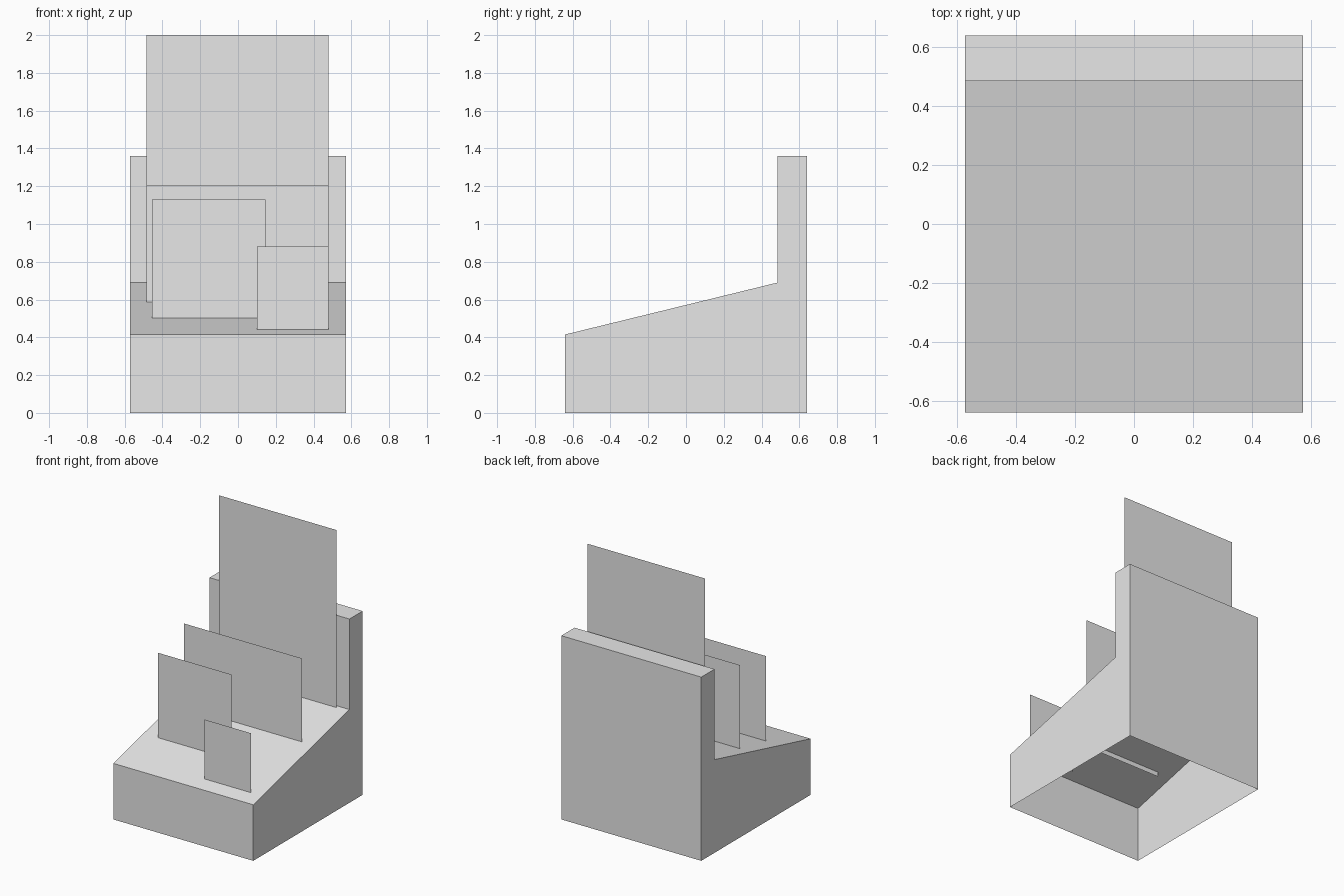
import bpy
import bmesh

cube = bpy.data.objects.get("Cube")
if cube:
    bpy.data.objects.remove(cube, do_unlink=True)

# Single plain grey
grey = bpy.data.materials.new("light_grey")
grey.use_nodes = True
colour = (0.8, 0.8, 0.8, 1.0)
grey.diffuse_color = colour
grey.node_tree.nodes["Principled BSDF"].inputs["Base Color"].default_value = colour

HALF_WIDTH = 0.573
FRONT, STEP, BACK = -0.64, 0.485, 0.64
LIP, SLOPE_TOP, WALL_TOP = 0.415, 0.69, 1.36
SINK = 0.035  # how far each panel passes through the sloped deck


def finish(name, bm):
    mesh = bpy.data.meshes.new(name)
    bm.to_mesh(mesh)
    bm.free()
    mesh.materials.append(grey)
    obj = bpy.data.objects.new(name, mesh)
    bpy.context.collection.objects.link(obj)
    return obj


def deck_height(y):
    return LIP + (SLOPE_TOP - LIP) * (y - FRONT) / (STEP - FRONT)


# Hollow stand: side profile swept across the width, open underneath
profile = [(FRONT, 0), (FRONT, LIP), (STEP, SLOPE_TOP),
           (STEP, WALL_TOP), (BACK, WALL_TOP), (BACK, 0)]
bm = bmesh.new()
left, right = [[bm.verts.new((x, y, z)) for y, z in profile]
               for x in (HALF_WIDTH, -HALF_WIDTH)]
bm.faces.new(left)
bm.faces.new(right[::-1])
for i in range(len(profile) - 1):
    bm.faces.new((left[i], right[i], right[i + 1], left[i + 1]))
bmesh.ops.recalc_face_normals(bm, faces=bm.faces)
finish("stand_shell", bm)


# Thin upright panels standing on the sloped deck
def panel(name, x0, x1, y, top):
    bottom = deck_height(y) - SINK
    bm = bmesh.new()
    corners = [(x0, y, bottom), (x1, y, bottom), (x1, y, top), (x0, y, top)]
    bm.faces.new([bm.verts.new(c) for c in corners])
    finish(name, bm)


panel("tall_back_panel", -0.485, 0.48, 0.468, 2.0)
panel("wide_middle_panel", -0.485, 0.48, 0.063, 1.205)
panel("left_panel", -0.455, 0.145, -0.286, 1.13)
panel("small_front_panel", 0.10, 0.48, -0.536, 0.88)
